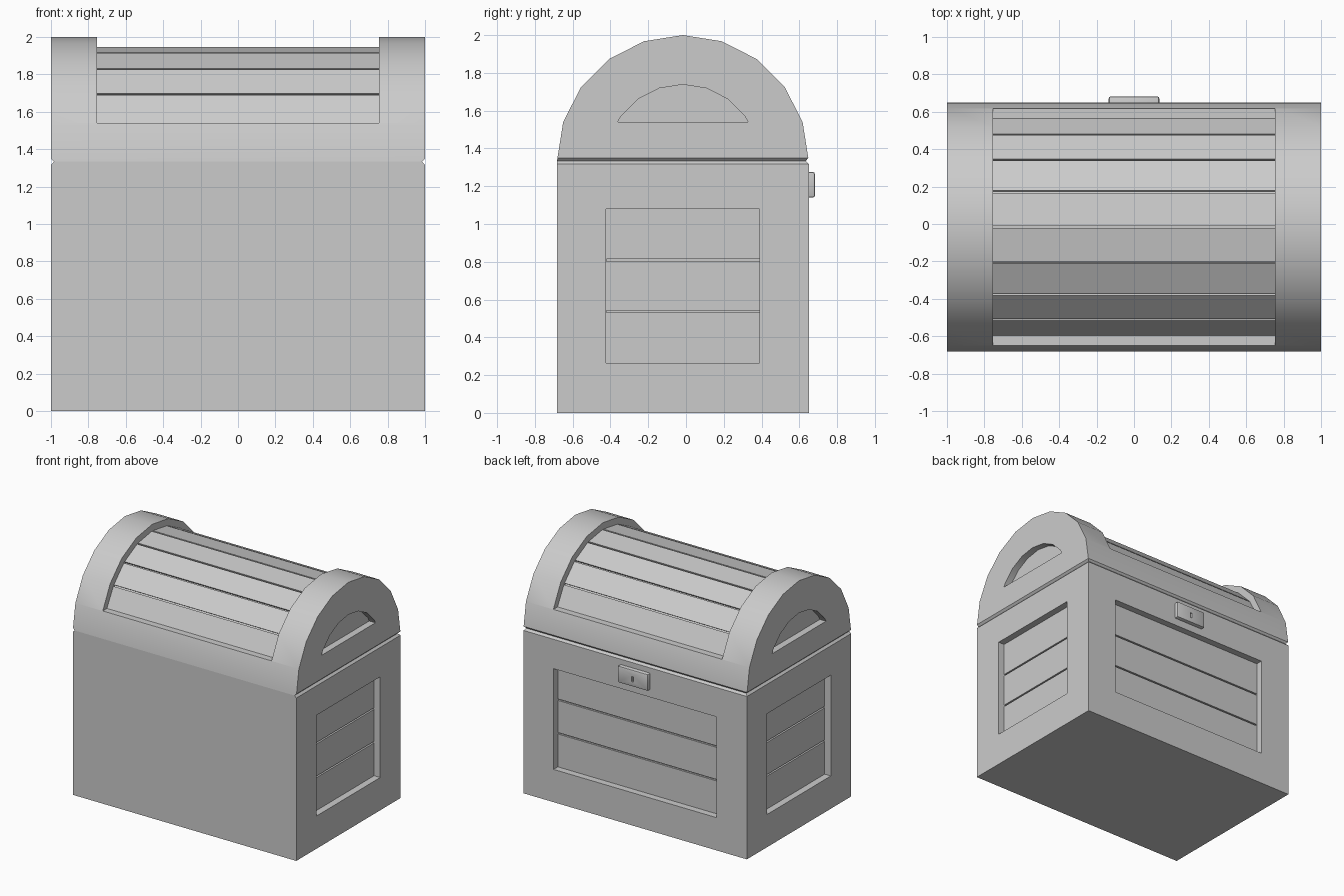
import bpy, bmesh, math

if "Cube" in bpy.data.objects:
    bpy.data.objects.remove(bpy.data.objects["Cube"])

YC, ZC, R = -0.0165, 1.3335, 0.6665     # lid arc centre and radius
Y0, Y1 = YC - R, YC + R
LEDGE = 1.54                            # height where the lid recesses start
DEPTH = 0.055
GAP, CUT = 0.012, 0.015                 # plank groove width and depth


def make(name, bm):
    bmesh.ops.recalc_face_normals(bm, faces=bm.faces)
    me = bpy.data.meshes.new(name)
    bm.to_mesh(me)
    bm.free()
    ob = bpy.data.objects.new(name, me)
    bpy.context.collection.objects.link(ob)
    return ob


def prism_bm(pts, x0, x1):
    """Extrude a (y, z) outline along x."""
    bm = bmesh.new()
    a = [bm.verts.new((x0, y, z)) for y, z in pts]
    b = [bm.verts.new((x1, y, z)) for y, z in pts]
    bm.faces.new(a)
    bm.faces.new(b[::-1])
    for i in range(len(pts)):
        j = (i + 1) % len(pts)
        bm.faces.new((a[i], b[i], b[j], a[j]))
    return bm


def box_bm(x0, x1, y0, y1, z0, z1):
    return prism_bm([(y0, z0), (y1, z0), (y1, z1), (y0, z1)], x0, x1)


def arc(r, degs):
    return [(YC + r * math.sin(math.radians(d)), ZC + r * math.cos(math.radians(d))) for d in degs]


def seam_bevel(bm):
    """Chamfer the lid/body seam on every side but the hinge side."""
    bmesh.ops.recalc_face_normals(bm, faces=bm.faces)
    edges = [e for e in bm.edges
             if all(abs(v.co.z - ZC) < 1e-4 for v in e.verts)
             and not all(v.co.y < Y0 + 1e-3 for v in e.verts)]
    bmesh.ops.bevel(bm, geom=edges, offset=0.016, segments=1, profile=0.5, affect='EDGES')


def carve(ob, cutters):
    bpy.context.view_layer.objects.active = ob
    for bm in cutters:
        c = make("cutter", bm)
        c.hide_render = True
        m = ob.modifiers.new("carve", 'BOOLEAN')
        m.operation, m.solver, m.object = 'DIFFERENCE', 'EXACT', c
        bpy.ops.object.modifier_apply(modifier=m.name)
        bpy.data.objects.remove(c)


# Chest body with three recessed plank panels
bm = box_bm(-1, 1, Y0, Y1, 0, ZC)
seam_bevel(bm)
body = make("chest_body", bm)
PZ0, PZ1 = 0.265, 1.08
cuts = []
for s in (-1, 1):
    xs = sorted((s * (1 - DEPTH), s * 1.1))
    cuts.append(box_bm(*xs, -0.423, 0.39, PZ0, PZ1))
cuts.append(box_bm(-0.73, 0.73, Y1 - DEPTH, Y1 + 0.1, PZ0, PZ1))
for k in (1, 2):
    z = PZ0 + (PZ1 - PZ0) * k / 3
    za, zb = z - GAP / 2, z + GAP / 2
    for s in (-1, 1):
        xs = sorted((s * (1 - DEPTH - CUT), s * (1 - DEPTH + 0.01)))
        cuts.append(box_bm(*xs, -0.422, 0.389, za, zb))
    cuts.append(box_bm(-0.729, 0.729, Y1 - DEPTH - CUT, Y1 - DEPTH + 0.01, za, zb))
carve(body, cuts)

# Arched lid
bm = prism_bm(arc(R, range(-90, 91, 18)), -1, 1)
seam_bevel(bm)
lid = make("arched_lid", bm)
RI = 0.613
cuts = []
# recess over the middle, leaving a hoop at each end
inner = [(YC - 0.58, LEDGE)] + arc(RI, range(-54, 55, 18)) + [(YC + 0.58, LEDGE)]
outer = [(YC + 0.9, LEDGE), (YC + 0.9, 2.3), (YC - 0.9, 2.3), (YC - 0.9, LEDGE)]
cuts.append(prism_bm(inner + outer, -0.755, 0.755))
# plank grooves
for d in range(-54, 55, 18):
    a = math.radians(d)
    ny, nz, ty, tz = math.sin(a), math.cos(a), math.cos(a), -math.sin(a)
    pts = [(YC + r * ny + t * ty, ZC + r * nz + t * tz)
           for r, t in ((RI - CUT, -GAP / 2), (RI - CUT, GAP / 2),
                        (RI + 0.01, GAP / 2), (RI + 0.01, -GAP / 2))]
    cuts.append(prism_bm(pts, -0.754, 0.754))
# half-moon recess in each end
moon = [(YC - 0.345, LEDGE)] + arc(0.405, range(-54, 55, 18)) + [(YC + 0.345, LEDGE)]
for s in (-1, 1):
    cuts.append(prism_bm(moon, *sorted((s * (1 - DEPTH), s * 1.1))))
carve(lid, cuts)

# Lock plate with keyhole
bm = box_bm(-0.135, 0.135, Y1 - 0.02, 0.682, 1.14, 1.275)
bmesh.ops.recalc_face_normals(bm, faces=bm.faces)
bmesh.ops.bevel(bm, geom=[e for e in bm.edges if max(v.co.y for v in e.verts) > 0.68],
                offset=0.01, segments=2, profile=0.5, affect='EDGES')
lock = make("lock_plate", bm)
hole = bmesh.new()
bmesh.ops.create_cone(hole, cap_ends=True, segments=12, radius1=0.014, radius2=0.014, depth=0.06)
for v in hole.verts:
    v.co = (v.co.x, 0.697 + v.co.z, 1.222 + v.co.y)
carve(lock, [hole, box_bm(-0.008, 0.008, 0.667, 0.75, 1.18, 1.222)])

for ob in (body, lid, lock):
    bpy.ops.object.select_all(action='DESELECT')
    ob.select_set(True)
    bpy.context.view_layer.objects.active = ob
    bpy.ops.object.shade_smooth_by_angle(angle=math.radians(30))
